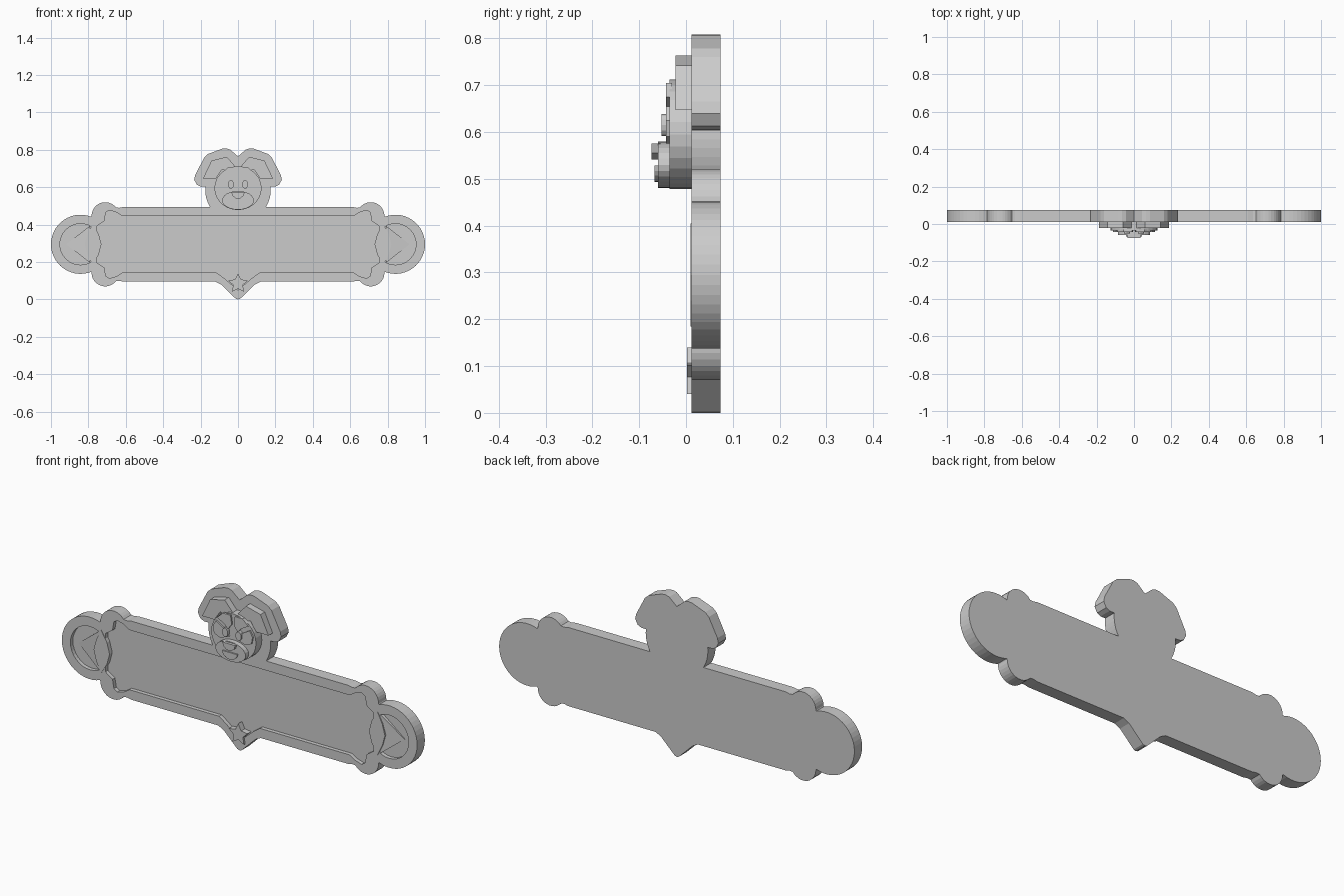
import bpy, bmesh, math

if "Cube" in bpy.data.objects:
    bpy.data.objects.remove(bpy.data.objects["Cube"])

grey = bpy.data.materials.new("plain_grey")
grey.diffuse_color = (0.6, 0.6, 0.6, 1)
grey.use_nodes = True
grey.node_tree.nodes["Principled BSDF"].inputs["Base Color"].default_value = grey.diffuse_color


def arc(cx, cz, rx, a0, a1, n, rz=None):
    """Points along an elliptical arc, angles in degrees."""
    rz = rz or rx
    out = []
    for i in range(n + 1):
        a = math.radians(a0 + (a1 - a0) * i / n)
        out.append((cx + rx * math.cos(a), cz + rz * math.sin(a)))
    return out


def disc(cx, cz, rx, rz=None, n=32):
    return arc(cx, cz, rx, 0, 360, n, rz)[:-1]


def flip(pts):
    return [(-x, z) for x, z in pts]


def mirrored(half):
    """Close a left half outline whose ends lie on x = 0."""
    return half + flip(half[-2:0:-1])


def prism(name, pts, front, back):
    """Outline in x/z, solid from y=front to y=back; front may vary per point."""
    fronts = front if isinstance(front, (list, tuple)) else [front] * len(pts)
    bm = bmesh.new()
    f = [bm.verts.new((x, y, z)) for (x, z), y in zip(pts, fronts)]
    b = [bm.verts.new((x, back, z)) for x, z in pts]
    bm.faces.new(f)
    bm.faces.new(b[::-1])
    for i in range(len(pts)):
        j = (i + 1) % len(pts)
        bm.faces.new((f[j], f[i], b[i], b[j]))
    bmesh.ops.recalc_face_normals(bm, faces=bm.faces)
    me = bpy.data.meshes.new(name)
    bm.to_mesh(me)
    bm.free()
    me.materials.append(grey)
    ob = bpy.data.objects.new(name, me)
    bpy.context.collection.objects.link(ob)
    return ob


def pair(name, pts, front, back):
    prism(name + "_left", pts, front, back)
    prism(name + "_right", flip(pts), front, back)


FACE, FLOOR, BACK = 0.012, 0.032, 0.074
MID = 0.295

# Backing plate: head crest, body, corner bumps, round ends, bottom point
bump_top = arc(-0.71, 0.447, 0.073, 38, 180, 12)
bump_low = [(x, 2 * MID - z) for x, z in bump_top[::-1]]
outline = [(0, 0.765), (-0.043, 0.802), (-0.064, 0.808), (-0.085, 0.806),
           (-0.16, 0.778), (-0.18, 0.76), (-0.229, 0.665), (-0.234, 0.64),
           (-0.22, 0.613), (-0.2, 0.604)]
outline += arc(0, 0.585, 0.175, 174, 211, 6)
outline += [(-0.61, 0.495), (-0.635, 0.49)] + bump_top
outline += arc(-0.842, MID, 0.158, 69, 291, 28) + bump_low
outline += [(-0.635, 0.1), (-0.61, 0.095), (-0.12, 0.095), (-0.09, 0.08), (-0.012, 0.004), (0, 0)]
plate = prism("backing_plate", mirrored(outline), FACE, BACK)

# Sunken panel and round sockets are cut into the plate
corner = [(-0.62, 0.447), (-0.65, 0.466), (-0.688, 0.477), (-0.707, 0.465),
          (-0.715, 0.42), (-0.755, 0.392)]
panel = [(0, 0.447)] + corner + [(x, 2 * MID - z) for x, z in corner[::-1]]
panel += [(-0.115, 0.143), (-0.075, 0.115), (0, 0.05)]
socket = disc(-0.842, MID, 0.11)
for shape in (mirrored(panel), socket, flip(socket)):
    cutter = prism("cutter", shape, FACE - 0.05, FLOOR)
    cutter.hide_render = True
    mod = plate.modifiers.new("cut", 'BOOLEAN')
    mod.operation = 'DIFFERENCE'
    mod.solver = 'EXACT'
    mod.object = cutter
    bpy.context.view_layer.objects.active = plate
    bpy.ops.object.modifier_apply(modifier=mod.name)
    bpy.data.objects.remove(cutter)

# End ornaments: sloping arrow wedge and upright lozenge
pair("arrow_wedge", [(-0.918, MID), (-0.79, 0.395), (-0.79, 0.195)],
     [FLOOR - 0.003, FACE + 0.002, FACE + 0.002], FLOOR + 0.005)
pair("lozenge", [(-0.82, MID), (-0.805, 0.35), (-0.778, 0.405), (-0.745, 0.35),
                 (-0.73, MID), (-0.745, 0.24), (-0.778, 0.185), (-0.805, 0.24)],
     0.010, FLOOR + 0.005)

# Star at the bottom point
star = []
for i in range(10):
    r = 0.055 if i % 2 == 0 else 0.027
    a = math.radians(90 + 36 * i)
    star.append((r * math.cos(a), 0.085 + r * math.sin(a)))
prism("star", star, 0.002, FLOOR + 0.005)

# Animal head: floppy ears, round head, face details in stacked layers
pair("ear", [(-0.187, 0.647), (-0.142, 0.742), (-0.06, 0.763), (-0.012, 0.708),
             (-0.03, 0.68), (-0.085, 0.695), (-0.118, 0.647)], -0.022, FACE + 0.005)
prism("head", disc(0, 0.595, 0.126, 0.117, 28), -0.035, FACE + 0.005)
pair("brow_patch", [(-0.088, 0.675), (-0.055, 0.705), (-0.012, 0.705), (-0.006, 0.66),
                    (-0.028, 0.63), (-0.045, 0.65)], -0.043, -0.03)
pair("cheek", [(-0.112, 0.625), (-0.095, 0.655), (-0.04, 0.622), (-0.02, 0.595),
               (-0.07, 0.575), (-0.105, 0.59)], -0.043, -0.03)
pair("eye", disc(-0.038, 0.615, 0.016, 0.023, 12), -0.052, -0.03)
prism("muzzle", disc(0, 0.53, 0.085, 0.05, 24), -0.06, -0.03)
prism("nose", [(-0.036, 0.575), (0.036, 0.575), (0.03, 0.555), (0.012, 0.541),
               (-0.012, 0.541), (-0.03, 0.555)], -0.074, -0.055)
prism("mouth", arc(0, 0.528, 0.042, 180, 360, 10, 0.035), -0.067, -0.055)
